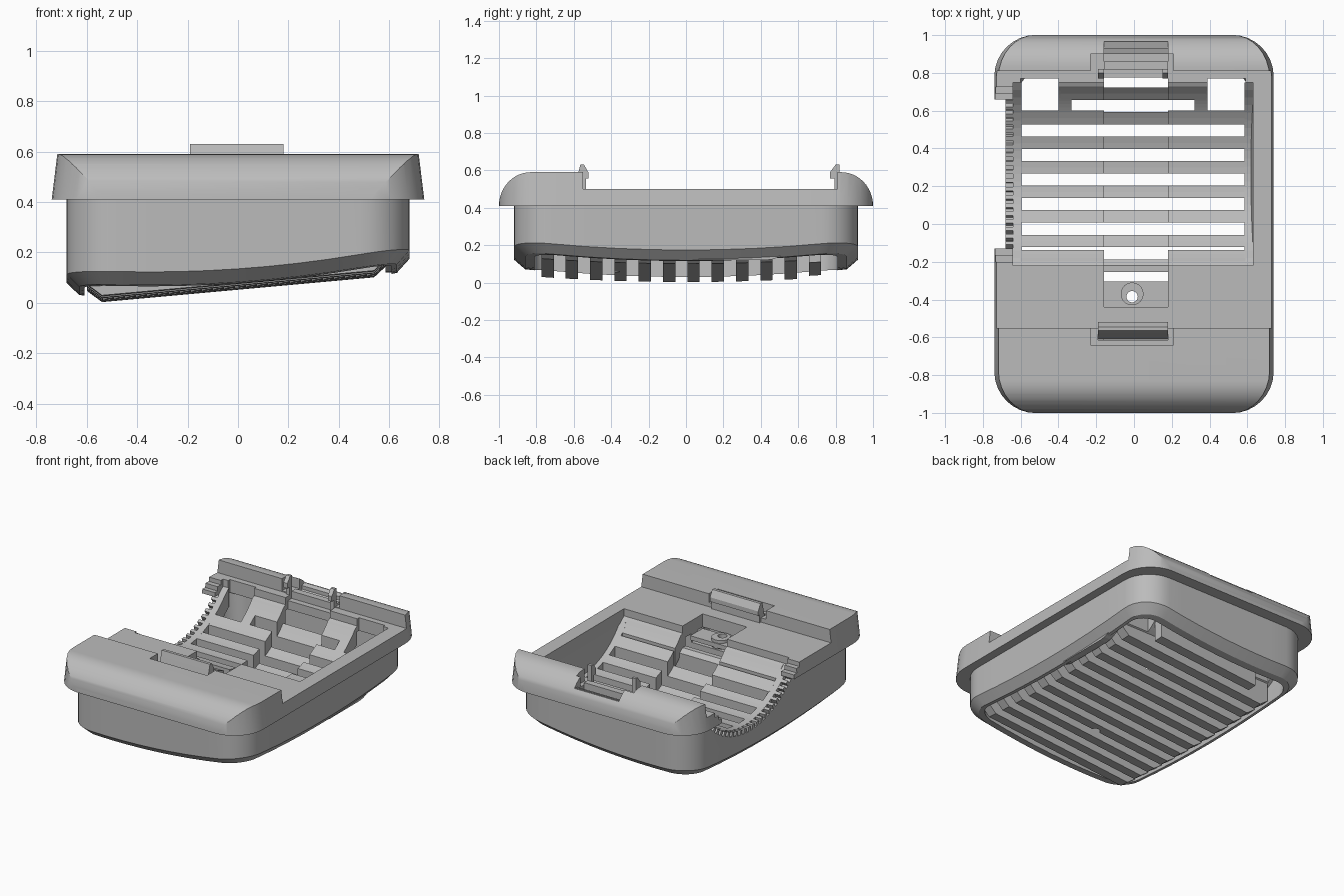
import bpy, bmesh, math

cube = bpy.data.objects.get("Cube")
if cube:
    bpy.data.objects.remove(cube, do_unlink=True)

grey = bpy.data.materials.new("matte_grey")
grey.use_nodes = True
COLOR = (0.5, 0.5, 0.5, 1)
grey.diffuse_color = COLOR
grey.node_tree.nodes["Principled BSDF"].inputs["Base Color"].default_value = COLOR

# Cradle cylinder that scoops the pocket, its axis along x
CY, CZ, R = 0.265, 0.82, 0.6
CH0, CH1 = -0.16, 0.18     # central channel sides


def loft(name, loops, ring=False):
    """Skin equal-length loops; cap the ends or close them into a ring."""
    bm = bmesh.new()
    rows = [[bm.verts.new(p) for p in loop] for loop in loops]
    pairs = list(zip(rows, rows[1:])) + ([(rows[-1], rows[0])] if ring else [])
    for a, b in pairs:
        for i in range(len(a)):
            j = (i + 1) % len(a)
            bm.faces.new((a[i], a[j], b[j], b[i]))
    if not ring:
        bm.faces.new(rows[0])
        bm.faces.new(rows[-1])
    bmesh.ops.recalc_face_normals(bm, faces=bm.faces)
    mesh = bpy.data.meshes.new(name)
    bm.to_mesh(mesh)
    bm.free()
    mesh.materials.append(grey)
    ob = bpy.data.objects.new(name, mesh)
    bpy.context.collection.objects.link(ob)
    return ob


def prism(name, pts, x0, x1):
    return loft(name, [[(x, y, z) for y, z in pts] for x in (x0, x1)])


def box(name, x0, x1, y0, y1, z0, z1):
    return prism(name, [(y0, z0), (y1, z0), (y1, z1), (y0, z1)], x0, x1)


def disc(name, x, y, r, z0, z1, n=32):
    ang = [math.tau * i / n for i in range(n)]
    return loft(name, [[(x + r * math.cos(a), y + r * math.sin(a), z) for a in ang]
                       for z in (z0, z1)])


def select(ob):
    bpy.ops.object.select_all(action="DESELECT")
    ob.select_set(True)
    bpy.context.view_layer.objects.active = ob


def cut(ob, cutter, operation="DIFFERENCE"):
    mod = ob.modifiers.new("cut", "BOOLEAN")
    mod.operation, mod.solver, mod.object = operation, "EXACT", cutter
    select(ob)
    bpy.ops.object.modifier_apply(modifier=mod.name)
    bpy.data.objects.remove(cutter, do_unlink=True)


def rounded_rect(hx, hy, r, z, n=8):
    """Rounded rectangle with divided sides; z is a number or function of x, y."""
    pts = []
    for k, (sx, sy) in enumerate(((1, 1), (-1, 1), (-1, -1), (1, -1))):
        for i in range(n + 1):
            a = math.pi / 2 * (k + i / n)
            pts.append((sx * (hx - r) + r * math.cos(a), sy * (hy - r) + r * math.sin(a)))
    full = []
    for i, p in enumerate(pts):
        full.append(p)
        q = pts[(i + 1) % len(pts)]
        if i % (n + 1) == n:
            full += [(p[0] + (q[0] - p[0]) * t / n, p[1] + (q[1] - p[1]) * t / n)
                     for t in range(1, n)]
    return [(x, y, z(x, y) if callable(z) else z) for x, y in full]


def cradle(y):
    return min(0.45, CZ - math.sqrt(max(0, R * R - (y - CY) ** 2)))


def arc_block(name, x0, x1, y0, y1, bottom, drop=0.0, n=2):
    """Block whose top follows the cradle and whose bottom follows a function."""
    ys = [y0 + (y1 - y0) * i / n for i in range(n + 1)]
    return loft(name, [[(x, y, max(cradle(y) - drop, bottom(x, y) + 0.03)) for y in ys]
                       + [(x, y, bottom(x, y)) for y in reversed(ys)] for x in (x0, x1)])


# Toothed cutter for the scooped side wall
def tooth_cutter(x0, x1, teeth=84):
    pts = []
    for i in range(teeth):
        for f, r in ((0, R), (0.48, R), (0.5, R + 0.03), (0.98, R + 0.03)):
            a = math.tau * (i + f) / teeth
            pts.append((CY + r * math.cos(a), CZ + r * math.sin(a)))
    return prism("tooth_cutter", pts, x0, x1)


# Tub wall with a sagging, chamfered lower edge
def band(x, y):
    return 0.08 + 0.07 * x + 0.1 * x * x + 0.065 * y * y


def edge(x, y):
    return band(x, y) - 0.045


tub = loft("tub_wall", [
    rounded_rect(0.68, 0.92, 0.2, 0.415),
    rounded_rect(0.68, 0.92, 0.2, band),
    rounded_rect(0.63, 0.86, 0.15, edge),
    rounded_rect(0.61, 0.81, 0.12, edge),
    rounded_rect(0.635, 0.82, 0.12, 0.415)], ring=True)
cut(tub, tooth_cutter(-0.8, -0.6))

# Upper rim: rounded ends, lowered deck, drafted sides
arc = [(math.cos(t * math.pi / 24), math.sin(t * math.pi / 24)) for t in range(13)]
profile = [(-0.83 - 0.17 * c, 0.41 + 0.18 * s) for c, s in arc]
profile += [(-0.55, 0.59), (-0.55, 0.5), (0.81, 0.5), (0.81, 0.59)]
profile += [(0.83 + 0.17 * c, 0.41 + 0.18 * s) for c, s in reversed(arc)]
rim = prism("upper_rim", profile, -0.9, 0.9)
cut(rim, loft("draft", [rounded_rect(0.742, 1.001, 0.22, 0.39),
                        rounded_rect(0.715, 1.001, 0.22, 0.61)]), "INTERSECT")
for lim in (
        (-0.64, 0.63, -0.22, 0.75, 0.3, 0.7),       # pocket
        (-0.9, -0.63, -0.13, 0.66, 0.3, 0.7),       # side notch
        (-0.9, -0.63, -0.165, 0.69, 0.44, 0.7),     # notch steps
        (-0.9, -0.63, -0.2, 0.725, 0.47, 0.7),
        (CH0, CH1, -0.44, -0.2, 0.3, 0.7),          # channel, front
        (CH0, CH1, 0.74, 0.775, 0.3, 0.7),          # channel, back
        (CH0, CH1, 0.77, 0.96, 0.47, 0.7),
        (-0.23, 0.21, 0.78, 0.9, 0.505, 0.7),       # back clip recess
        (-0.23, 0.21, -0.64, -0.51, 0.53, 0.7),     # front clip recess
        (-0.19, 0.18, -0.615, -0.565, 0.44, 0.7),
        (-0.6, -0.4, 0.7, 0.77, 0.3, 0.7),          # corner wells
        (0.39, 0.59, 0.7, 0.77, 0.3, 0.7)):
    cut(rim, box("cutter", *lim))


# Louvre slats: tilted, upturned ends, lowered middle
def slat_bottom(x, y):
    return 0.052 + 0.091 * x + 0.045 * y * y + (0.05 if abs(x) > 0.57 else 0)


for k in range(12):
    y = -0.74 + 0.13 * k
    xs = (-0.6, -0.54, CH0, CH1, 0.54, 0.6)
    if k == 11:
        xs = (-0.39, CH0, CH1, 0.38)
    for a, b in zip(xs, xs[1:]):
        slat = arc_block("slat", a, b, y - 0.033, y + 0.033, slat_bottom,
                         0.1 if a == CH0 else 0)
        if k == 3 and a == CH0:
            cut(slat, disc("drill", -0.01, -0.385, 0.03, -0.2, 0.7))


# Cradle surface round the slats
def underside(x, y):
    return max(0.12, cradle(y) - 0.13)


for side, a, b in (("right", -0.64, -0.595), ("left", 0.585, 0.635)):
    arc_block(side + "_rail", a, b, -0.22, 0.75, underside, n=24)
for a, b in ((-0.6, CH0), (CH1, 0.59)):
    arc_block("front_ramp", a, b, -0.22, -0.138, underside, n=4)
    arc_block("back_ramp", a, b, 0.535, 0.602, underside, n=4)
for a, b in ((-0.4, CH0), (CH1, 0.39)):
    arc_block("back_ramp_top", a, b, 0.665, 0.75, underside, n=4)
for a, b in ((-0.4, -0.33), (0.32, 0.39)):
    arc_block("slot_end", a, b, 0.6, 0.67, underside, n=4)

# Screw seat in the channel
seat = box("screw_seat", CH0, CH1, -0.44, -0.305, 0.37, 0.4)
boss = disc("screw_boss", -0.01, -0.37, 0.06, 0.36, 0.42)
for ob in (seat, boss):
    cut(ob, disc("drill", -0.01, -0.385, 0.03, 0.2, 0.7))

# Snap clips and the ribs behind the back ones
prism("front_clip", [(-0.61, 0.44), (-0.535, 0.44), (-0.535, 0.555), (-0.52, 0.555),
                     (-0.52, 0.585), (-0.545, 0.63), (-0.565, 0.63), (-0.575, 0.59)],
      -0.19, 0.18)
for a, b in ((-0.19, CH0), (CH1 - 0.03, CH1)):
    prism("back_clip", [(0.795, 0.45), (0.82, 0.45), (0.82, 0.63), (0.8, 0.63),
                        (0.77, 0.59), (0.77, 0.555), (0.795, 0.555)], a, b)
box("back_rib", CH0, CH1, 0.815, 0.86, 0.46, 0.52)
prism("back_slope", [(0.9, 0.46), (0.965, 0.46), (0.965, 0.525), (0.93, 0.515),
                     (0.93, 0.49), (0.9, 0.48)], CH0, CH1)

for ob in (tub, rim, boss):
    select(ob)
    bpy.ops.object.shade_smooth_by_angle()
